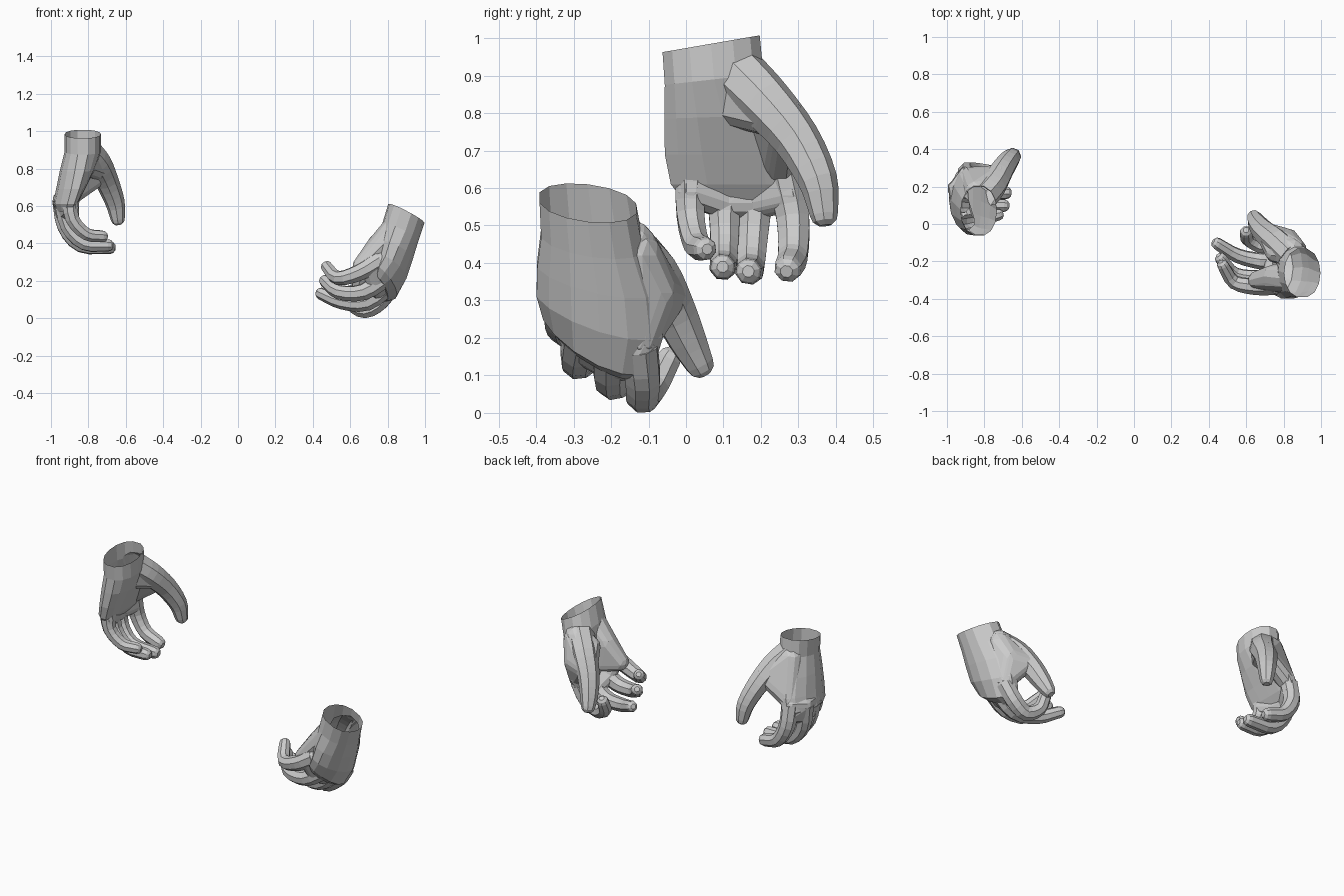
import bpy, bmesh, math
from mathutils import Vector as V, Matrix

if "Cube" in bpy.data.objects:
    bpy.data.objects.remove(bpy.data.objects["Cube"])


def to_object(name, bm):
    bmesh.ops.recalc_face_normals(bm, faces=bm.faces)
    me = bpy.data.meshes.new(name)
    bm.to_mesh(me)
    bm.free()
    ob = bpy.data.objects.new(name, me)
    bpy.context.collection.objects.link(ob)
    return ob


def loft(name, rings):
    # closed skin through a list of equal-length point rings
    bm = bmesh.new()
    vs = [[bm.verts.new(p) for p in r] for r in rings]
    n = len(vs[0])
    for a, b in zip(vs, vs[1:]):
        for i in range(n):
            j = (i + 1) % n
            bm.faces.new((a[i], a[j], b[j], b[i]))
    bm.faces.new(vs[0][::-1])
    bm.faces.new(vs[-1])
    return to_object(name, bm)


def flesh(name, balls):
    # convex pad stretched around several (x, y, z, radius) balls
    bm = bmesh.new()
    for b in balls:
        bmesh.ops.create_icosphere(bm, subdivisions=2, radius=b[3], matrix=Matrix.Translation(b[:3]))
    bmesh.ops.delete(bm, geom=list(bm.faces) + list(bm.edges), context='EDGES_FACES')
    bmesh.ops.convex_hull(bm, input=bm.verts)
    bmesh.ops.delete(bm, geom=[v for v in bm.verts if not v.link_faces], context='VERTS')
    return to_object(name, bm)


def palm(name, sections, n=14):
    # section = centre, half thickness towards the back, half width, cupping
    rings = []
    for c, u, v, k in sections:
        c, u, v = V(c), V(u), V(v)
        ring = []
        for i in range(n):
            t = 2 * math.pi * i / n
            co, s = math.cos(t), math.sin(t)
            ring.append(c + u * (math.copysign(abs(co) ** .85, co) - k * (s * s - .4)) + v * s)
        rings.append(ring)
    return loft(name, rings)


def finger(name, pts, n=8):
    # tube along a smoothed path of (x, y, z, radius) with a rounded tip
    P = [V(p) for p in pts]
    P = [2 * P[0] - P[1]] + P + [2 * P[-1] - P[-2]]
    path = []
    for a, b, c, d in zip(P, P[1:], P[2:], P[3:]):
        for t in (0, .33, .67):
            path.append(.5 * (2 * b + (c - a) * t + (2 * a - 5 * b + 4 * c - d) * t * t
                              + (3 * b - a - 3 * c + d) * t ** 3))
    path.append(P[-2])
    end, r = path[-1].copy(), path[-1][3]
    d = (end - path[-2]).to_3d().normalized()
    for off, f in ((.5, .85), (.85, .45)):
        path.append(V((*(end.to_3d() + d * r * off), r * f)))
    rings, side = [], None
    for i, p in enumerate(path):
        a, b = path[max(i - 1, 0)], path[min(i + 1, len(path) - 1)]
        t = (b.to_3d() - a.to_3d()).normalized()
        side = side or t.orthogonal()
        side = (side - t * side.dot(t)).normalized()
        w = t.cross(side)
        rings.append([p.to_3d() + 1.05 * p[3] * (side * math.cos(2 * math.pi * (k + .5) / n)
                      + w * math.sin(2 * math.pi * (k + .5) / n)) for k in range(n)])
    return loft(name, rings)


def hand(name, sections, digits, pads):
    body = palm(name, sections)
    parts = [finger("digit", p) for p in digits] + [flesh("pad", p) for p in pads]
    # webs joining neighbouring fingers at the knuckles
    for a, b in zip(digits[1:], digits[2:]):
        balls = []
        for d in (a, b):
            for t in (0, .5):
                q = V(d[0]).lerp(V(d[1]), t)
                balls.append((*q[:3], q[3] * .97))
        parts.append(flesh("web", balls))
    for p in parts:
        m = body.modifiers.new("join", 'BOOLEAN')
        m.operation, m.solver, m.object = 'UNION', 'EXACT', p
        bpy.context.view_layer.objects.active = body
        bpy.ops.object.modifier_apply(modifier=m.name)
        bpy.data.objects.remove(p)
    # open the wrist
    c, u, v, _ = sections[0]
    nrm = V(u).cross(V(v)).normalized()
    bm = bmesh.new()
    bm.from_mesh(body.data)
    cap = [f for f in bm.faces if all(abs((p.co - V(c)).dot(nrm)) < 1e-3 for p in f.verts)]
    bmesh.ops.delete(bm, geom=cap, context='FACES')
    bm.to_mesh(body.data)
    bm.free()


# hanging hand, loosely open
hand("upper_hand", [
    ((-.83, .067, .985), (-.097, 0, 0), (0, .133, .023), 0),
    ((-.83, .075, .89), (-.097, 0, 0), (0, .135, .015), 0),
    ((-.855, .1, .79), (-.092, 0, 0), (0, .162, .005), .15),
    ((-.885, .122, .69), (-.077, 0, 0), (0, .183, 0), .35),
    ((-.912, .135, .61), (-.065, 0, 0), (0, .18, 0), .5),
    ((-.92, .137, .57), (-.04, 0, 0), (0, .15, 0), .5)],
    [
    # thumb
    [(-.81, .14, .9, .075), (-.75, .21, .83, .07), (-.7, .295, .73, .06),
     (-.658, .352, .62, .05), (-.643, .368, .53, .036)],
    # index
    [(-.895, .26, .64, .048), (-.89, .285, .52, .045), (-.83, .285, .42, .04), (-.73, .272, .385, .036)],
    # middle
    [(-.945, .19, .63, .05), (-.925, .18, .49, .042), (-.84, .172, .39, .038), (-.685, .167, .378, .034)],
    # ring
    [(-.935, .1, .63, .05), (-.91, .103, .49, .04), (-.82, .1, .4, .037), (-.695, .098, .39, .033)],
    # little
    [(-.9, .015, .65, .046), (-.885, .012, .53, .038), (-.81, .028, .45, .034), (-.725, .05, .438, .031)],
    ], [
    # ball of the thumb and web to the index finger
    [(-.82, .12, .91, .075), (-.725, .255, .79, .06), (-.81, .13, .82, .06)],
    [(-.84, .17, .88, .07), (-.725, .265, .77, .05), (-.875, .25, .67, .055)],
])

# lower hand, thumb and index nearly touching
hand("lower_hand", [
    ((.9, -.262, .56), (.097, 0, -.05), (0, .132, -.015), 0),
    ((.868, -.25, .46), (.097, 0, -.045), (0, .14, -.02), 0),
    ((.843, -.236, .36), (.087, 0, -.04), (0, .165, -.035), .15),
    ((.82, -.23, .26), (.073, 0, -.04), (0, .173, -.055), .3),
    ((.785, -.235, .18), (.055, 0, -.045), (0, .15, -.07), .5),
    ((.76, -.23, .15), (.035, 0, -.03), (0, .12, -.06), .5)],
    [
    # thumb
    [(.84, -.17, .45, .075), (.76, -.095, .38, .07), (.695, -.04, .285, .06),
     (.66, .003, .195, .05), (.643, .036, .13, .038)],
    # index
    [(.82, -.125, .18, .05), (.76, -.115, .09, .047), (.68, -.115, .043, .043),
     (.61, -.08, .08, .037), (.6, -.045, .145, .033)],
    # middle
    [(.81, -.2, .18, .053), (.69, -.2, .085, .044), (.555, -.17, .087, .038), (.445, -.105, .132, .032)],
    # ring
    [(.79, -.275, .22, .053), (.67, -.29, .14, .044), (.54, -.27, .14, .038), (.465, -.185, .2, .032)],
    # little
    [(.76, -.33, .31, .05), (.65, -.335, .245, .044), (.535, -.31, .215, .037), (.475, -.22, .275, .031)],
    ], [
    # ball of the thumb, web to the index finger, heel of the palm
    [(.845, -.15, .44, .075), (.715, -.06, .32, .06), (.76, -.15, .4, .06)],
    [(.848, -.14, .42, .075), (.82, -.085, .32, .062), (.73, -.05, .31, .052), (.82, -.125, .2, .055)],
    [(.85, -.29, .47, .085), (.75, -.28, .38, .065), (.66, -.3, .275, .05), (.77, -.27, .26, .06)],
])
